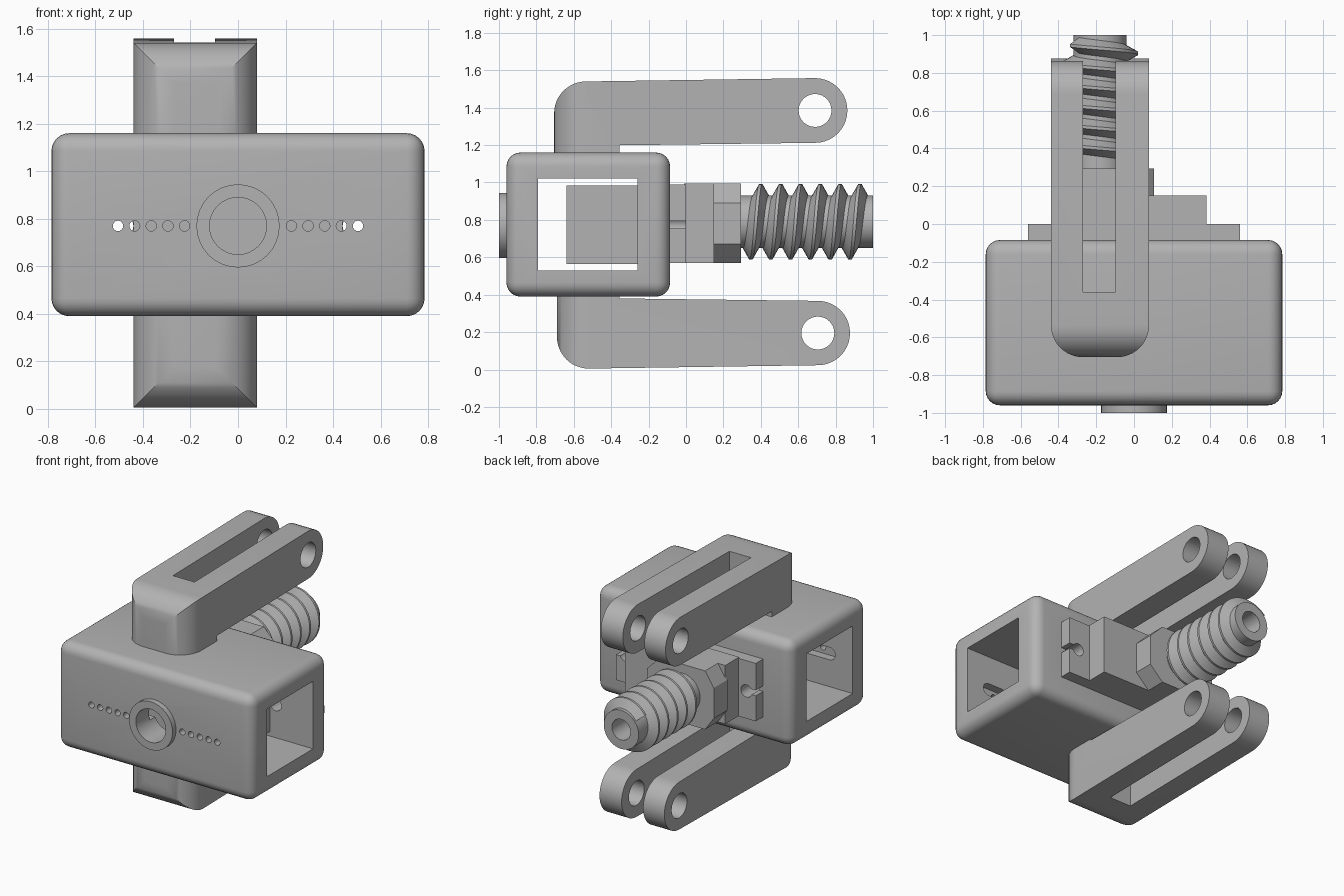
import bpy, bmesh
from math import sin, cos, pi, radians
from mathutils import Vector, Matrix

if "Cube" in bpy.data.objects:
    bpy.data.objects.remove(bpy.data.objects["Cube"])

grey = bpy.data.materials.new("plain grey")
grey.use_nodes = True
colour = (0.45, 0.45, 0.45, 1)
grey.diffuse_color = colour
grey.node_tree.nodes["Principled BSDF"].inputs["Base Color"].default_value = colour


def finish(name, bm):
    bmesh.ops.recalc_face_normals(bm, faces=bm.faces)
    mesh = bpy.data.meshes.new(name)
    bm.to_mesh(mesh)
    bm.free()
    mesh.materials.append(grey)
    obj = bpy.data.objects.new(name, mesh)
    bpy.context.collection.objects.link(obj)
    return obj


def box(name, x, y, z):
    bm = bmesh.new()
    size = Vector((x[1] - x[0], y[1] - y[0], z[1] - z[0]))
    mid = Vector((sum(x), sum(y), sum(z))) / 2
    bmesh.ops.create_cube(bm, size=1, matrix=Matrix.Translation(mid) @ Matrix.Diagonal(size.to_4d()))
    return finish(name, bm)


def rod(name, axis, centre, radius, span, sides=32):
    """Cylinder along the x or y axis; centre gives the other two coordinates."""
    bm = bmesh.new()
    mid = sum(span) / 2
    if axis == "X":
        place = Matrix.Translation((mid, *centre)) @ Matrix.Rotation(pi / 2, 4, "Y")
    else:
        place = Matrix.Translation((centre[0], mid, centre[1])) @ Matrix.Rotation(pi / 2, 4, "X")
    bmesh.ops.create_cone(bm, cap_ends=True, segments=sides, radius1=radius, radius2=radius,
                          depth=span[1] - span[0], matrix=place)
    return finish(name, bm)


def prism(name, outline, depth):
    bm = bmesh.new()
    face = bm.faces.new([bm.verts.new(p) for p in outline])
    new = bmesh.ops.extrude_face_region(bm, geom=[face])["geom"]
    bmesh.ops.translate(bm, vec=depth, verts=[v for v in new if isinstance(v, bmesh.types.BMVert)])
    return finish(name, bm)


def arc(cx, cy, r, start, end, steps=12):
    angles = [radians(start + (end - start) * i / steps) for i in range(steps + 1)]
    return [(cx + r * cos(a), cy + r * sin(a)) for a in angles]


def apply(obj, mod):
    bpy.context.view_layer.objects.active = obj
    bpy.ops.object.modifier_apply(modifier=mod.name)


def combine(obj, tool, operation="DIFFERENCE"):
    mod = obj.modifiers.new("shape", "BOOLEAN")
    mod.operation, mod.solver, mod.object = operation, "EXACT", tool
    apply(obj, mod)
    bpy.data.objects.remove(tool)


def bevel(obj, width, segments):
    mod = obj.modifiers.new("round", "BEVEL")
    mod.width, mod.segments = width, segments
    apply(obj, mod)


def smooth(obj):
    bpy.ops.object.select_all(action="DESELECT")
    obj.select_set(True)
    bpy.context.view_layer.objects.active = obj
    bpy.ops.object.shade_smooth_by_angle(angle=radians(30))


# Rounded housing with an open tunnel from side to side
AXIS_Z = 0.77
housing = box("housing", (-0.785, 0.785), (-0.96, -0.085), (0.39, 1.16))
bevel(housing, 0.075, 6)
combine(housing, box("cut", (-1, 1), (-0.79, -0.26), (0.53, 1.02)))
combine(housing, rod("cut", "Y", (0, AXIS_Z), 0.12, (-1.1, -0.7)))

# Shallow groove inside the front wall, and the row of small holes
groove = [(x, -0.85, z) for x, z in
          arc(0.6, AXIS_Z, 0.045, -90, 90) + arc(-0.6, AXIS_Z, 0.045, 90, 270)]
combine(housing, prism("cut", groove, (0, 0.1, 0)))
for side in (-1, 1):
    for i in range(5):
        x = side * (0.225 + 0.07 * i)
        combine(housing, rod("cut", "Y", (x, AXIS_Z), 0.022, (-1.1, -0.7), 16))
    combine(housing, rod("cut", "Y", (side * 0.485, AXIS_Z), 0.045, (-0.4, 0.1), 20))
smooth(housing)

# Raised ring on the front
ring = rod("front_ring", "Y", (0, AXIS_Z), 0.175, (-1.0, -0.95))
combine(ring, rod("cut", "Y", (0, AXIS_Z), 0.12, (-1.1, -0.9)))
smooth(ring)

# Stepped carrier passing through the back wall
box("inner_block", (-0.44, 0.44), (-0.64, -0.2), (0.565, 0.985))
box("back_block", (-0.42, 0.385), (-0.01, 0.15), (0.57, 0.995))
flange = box("back_flange", (-0.56, 0.56), (-0.1, 0.0), (0.57, 0.99))
for side in (-1, 1):
    combine(flange, rod("cut", "Y", (side * 0.485, AXIS_Z), 0.045, (-0.3, 0.1), 20))
    edges = sorted((side * 0.485, side * 0.7))
    combine(flange, box("cut", edges, (-0.3, 0.1), (0.755, 0.795)))
smooth(flange)

# Chamfered collar at the foot of the screw
collar = [(x, 0.14, z) for x, z in
          [(-0.36, 0.57), (0.0, 0.57), (0.105, 0.67), (0.105, 0.89),
           (0.0, 0.995), (-0.36, 0.995), (-0.43, 0.89), (-0.43, 0.67)]]
prism("screw_collar", collar, (0, 0.155, 0))

# Hollow screw core
SX, SZ = -0.18, 0.79
core = rod("screw_core", "Y", (SX, SZ), 0.14, (0.28, 1.0), 40)
combine(core, rod("cut", "Y", (SX, SZ), 0.075, (0.6, 1.1), 24))
smooth(core)

# Helical thread swept around the core
bm = bmesh.new()
section = [(0.13, -0.048), (0.202, -0.008), (0.202, 0.008), (0.13, 0.048)]
pitch, steps, turns = 0.106, 40, 5.7
rows = []
for i in range(int(steps * turns) + 1):
    a = 2 * pi * i / steps
    y = 0.945 - pitch * i / steps
    rows.append([bm.verts.new((SX + r * sin(a - 0.9), y + d, SZ + r * cos(a - 0.9)))
                 for r, d in section])
for p, q in zip(rows, rows[1:]):
    for j in range(4):
        k = (j + 1) % 4
        bm.faces.new((p[j], p[k], q[k], q[j]))
bm.faces.new(rows[0])
bm.faces.new(rows[-1])
smooth(finish("screw_thread", bm))


# Forked arms above and below the housing
def fork(name, mirrored):
    front, top, tilt = (-0.69, 1.54, 0.013) if mirrored else (-0.705, 1.54, 0.013)
    ey, ez, r = (0.705, 1.365, 0.172) if mirrored else (0.69, 1.385, 0.173)
    if mirrored:
        top = 1.55
        ez = 1.36
    side = arc(front + 0.17, top - 0.17, 0.17, 180, 90)
    side += arc(ey, ez, r, 90, -90, 20)
    side += [(-0.355, ez - r - tilt), (-0.355, 1.1), (front, 1.1)]
    body = prism(name, [(-0.44, y, z) for y, z in side], (0.52, 0, 0))
    plan = arc(-0.27, front + 0.17, 0.17, 180, 270) + arc(-0.09, front + 0.17, 0.17, 270, 360)
    plan += [(0.08, 1), (-0.44, 1)]
    combine(body, prism("plan", [(x, y, 0.9) for x, y in plan], (0, 0, 1)), "INTERSECT")
    combine(body, box("cut", (-0.27, -0.097), (-0.36, 1.2), (0.8, 1.8)))
    combine(body, rod("cut", "X", (ey, ez), 0.088, (-0.6, 0.3)))
    if mirrored:
        body.data.transform(Matrix.Translation((0, 0, 1.555)) @ Matrix.Diagonal((1, 1, -1, 1)))
        body.data.flip_normals()
    smooth(body)


fork("upper_fork", False)
fork("lower_fork", True)
